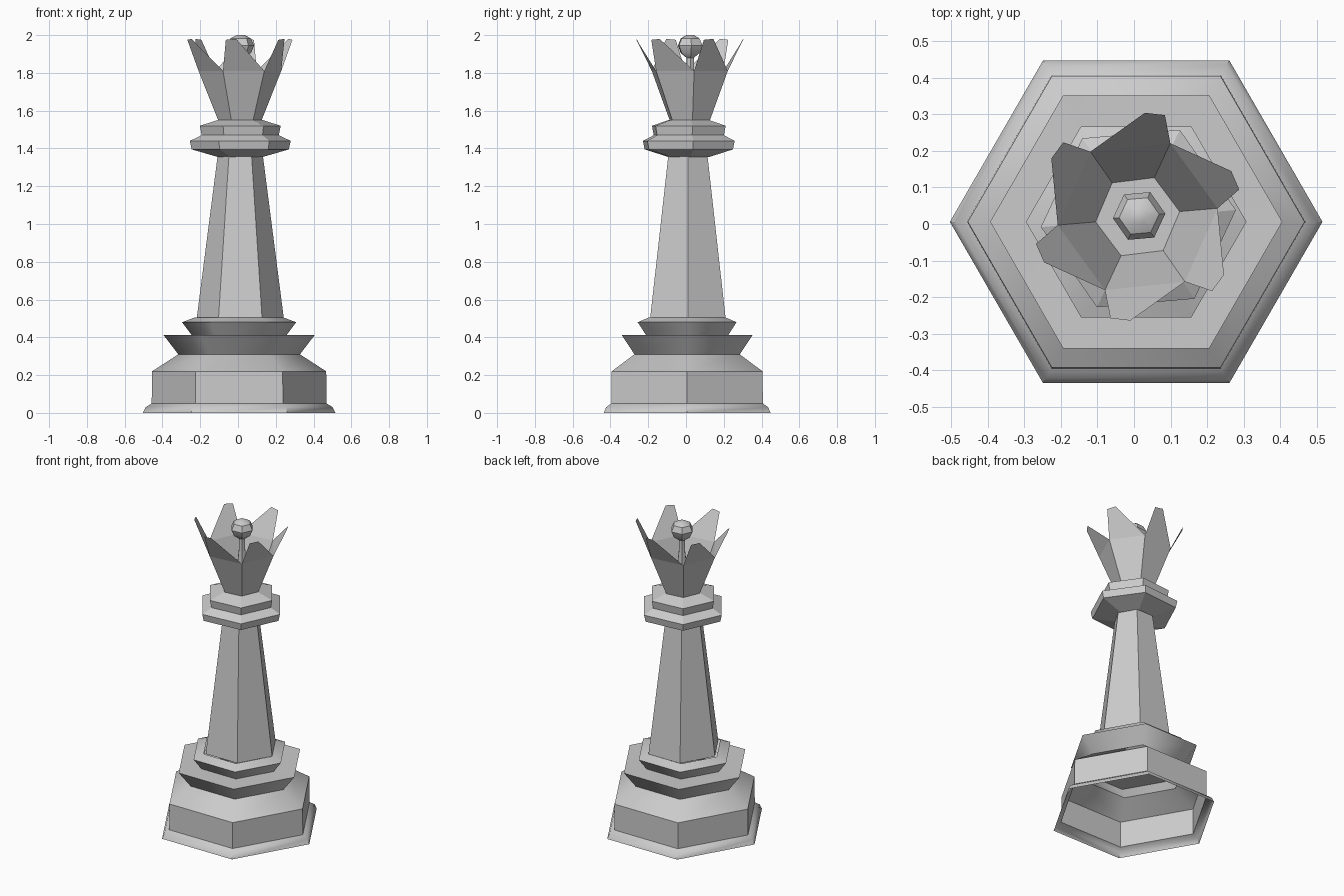
import bpy, bmesh
from math import cos, sin, radians

if "Cube" in bpy.data.objects:
    bpy.data.objects.remove(bpy.data.objects["Cube"])


def pt(r, deg, z):
    a = radians(deg)
    return (r * cos(a), r * sin(a), z)


def finish(bm, name, x, y, smooth=None):
    bmesh.ops.recalc_face_normals(bm, faces=bm.faces)
    me = bpy.data.meshes.new(name)
    bm.to_mesh(me)
    bm.free()
    ob = bpy.data.objects.new(name, me)
    bpy.context.collection.objects.link(ob)
    ob.location = (x, y, 0)
    if smooth:
        bpy.ops.object.select_all(action='DESELECT')
        ob.select_set(True)
        bpy.context.view_layer.objects.active = ob
        bpy.ops.object.shade_smooth_by_angle(angle=radians(smooth))
    return ob


def hex_turned(name, profile, x=0, y=0, twist=0, cap_bottom=False, cap_top=False, smooth=None):
    """Six-sided turned part from a list of (radius, height)."""
    bm = bmesh.new()
    rings = [[bm.verts.new(pt(r, twist + 60 * i, z)) for i in range(6)] for r, z in profile]
    for a, b in zip(rings, rings[1:]):
        for i in range(6):
            j = (i + 1) % 6
            bm.faces.new((a[i], a[j], b[j], b[i]))
    if cap_bottom:
        bm.faces.new(rings[0][::-1])
    if cap_top:
        bm.faces.new(rings[-1])
    return finish(bm, name, x, y, smooth)


# stepped hollow foot, open underneath
hex_turned("base", [(.51, 0), (.495, .03), (.463, .05), (.461, .22), (.322, .31), (.40, .412),
                    (.25, .41), (.302, .48), (.235, .505)], .006, .006, smooth=50)

# tapering shaft
hex_turned("column", [(.23, .505), (.12, 1.36)], .012, .01)

# double collar
hex_turned("collar", [(.12, 1.355), (.258, 1.395), (.268, 1.44), (.205, 1.47),
                      (.215, 1.52), (.12, 1.55)], .012, .015, twist=5,
           cap_bottom=True, cap_top=True)

# crown: floor plus six flared petals with skewed blunt tips
bm = bmesh.new()
z0 = 1.55
foot = [bm.verts.new(pt(.116, 7 + 60 * i, z0)) for i in range(6)]
notch = [bm.verts.new(pt(.22, 6 + 60 * i, 1.81)) for i in range(6)]
bm.faces.new(foot)
for i in range(6):
    j = (i + 1) % 6
    t1 = bm.verts.new(pt(.288, 15 + 60 * i, 1.975))
    t2 = bm.verts.new(pt(.285, 26 + 60 * i, 1.98))
    bm.faces.new((foot[i], foot[j], notch[j], notch[i]))
    bm.faces.new((notch[i], notch[j], t2, t1))
finish(bm, "crown", .01, .02)

# stem and faceted ball inside the crown
hex_turned("finial", [(.05, 1.55), (.022, 1.8), (.022, 1.88), (.055, 1.905), (.072, 1.945),
                      (.055, 1.982), (.022, 2.0)], .014, .022, twist=5,
           cap_top=True, smooth=35)
